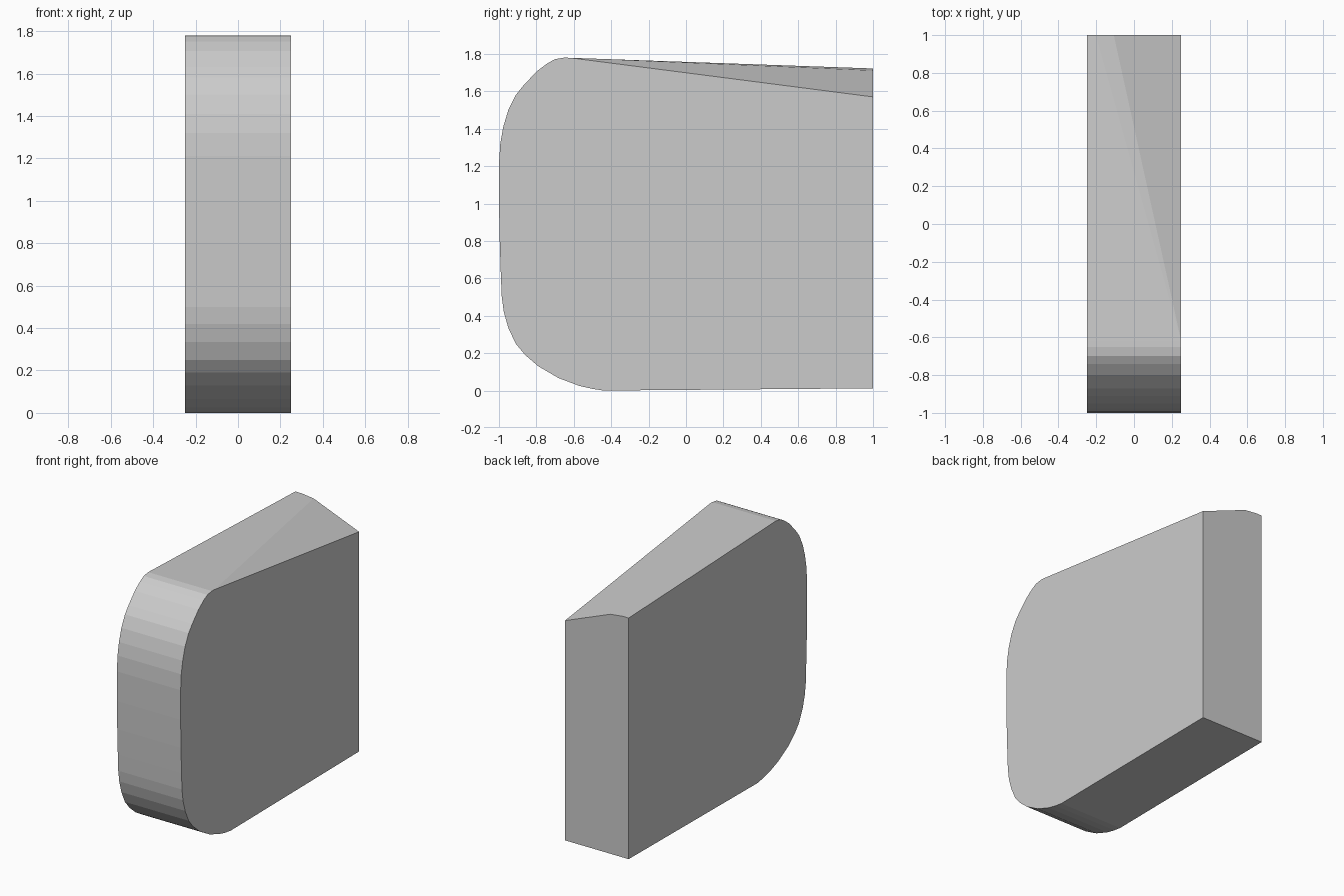
import bpy, bmesh
from mathutils import Vector

if "Cube" in bpy.data.objects:
    bpy.data.objects.remove(bpy.data.objects["Cube"])

HALF = 0.25

# Side outline (y, z): flat back, rounded front edge
profile = [
    (1, 0.012), (-0.44, 0.0), (-0.50, 0.009), (-0.57, 0.025), (-0.68, 0.066),
    (-0.79, 0.13), (-0.86, 0.19), (-0.91, 0.25), (-0.95, 0.335), (-0.974, 0.42),
    (-0.985, 0.5), (-0.99, 0.62), (-0.996, 0.8), (-1, 1.0), (-1, 1.21),
    (-0.993, 1.32), (-0.977, 1.41), (-0.95, 1.5), (-0.91, 1.58), (-0.87, 1.63),
    (-0.80, 1.705), (-0.74, 1.75), (-0.70, 1.772), (-0.65, 1.78), (-0.62, 1.779),
    (1, 1.722),
]

# Extrude the outline across the width
bm = bmesh.new()
face = bm.faces.new([bm.verts.new((-HALF, y, z)) for y, z in profile])
ext = bmesh.ops.extrude_face_region(bm, geom=[face], use_keep_orig=True)
bmesh.ops.translate(bm, vec=(2 * HALF, 0, 0),
                    verts=[g for g in ext["geom"] if isinstance(g, bmesh.types.BMVert)])


def slice_top(a, b, c):
    """Cut away everything above the plane through three points and cap it."""
    a, b, c = Vector(a), Vector(b), Vector(c)
    n = (b - a).cross(c - a).normalized()
    if n.z < 0:
        n = -n
    cut = bmesh.ops.bisect_plane(bm, geom=bm.verts[:] + bm.edges[:] + bm.faces[:],
                                 plane_co=a, plane_no=n, dist=1e-5, clear_outer=True)
    edges = [e for e in bm.edges if e.is_boundary]
    bmesh.ops.holes_fill(bm, edges=edges, sides=0)


# Sloped facets falling toward the right rear corner of the top
tip = (HALF, -0.62, 1.779)
slice_top(tip, (-0.107, 1, 1.711), (-0.18, 1, 1.7195))
slice_top(tip, (HALF, 1, 1.57), (-0.107, 1, 1.711))

bmesh.ops.remove_doubles(bm, verts=bm.verts[:], dist=1e-4)
bmesh.ops.recalc_face_normals(bm, faces=bm.faces[:])
mesh = bpy.data.meshes.new("rounded_slab")
bm.to_mesh(mesh)
bm.free()
slab = bpy.data.objects.new("rounded_slab", mesh)
bpy.context.collection.objects.link(slab)
